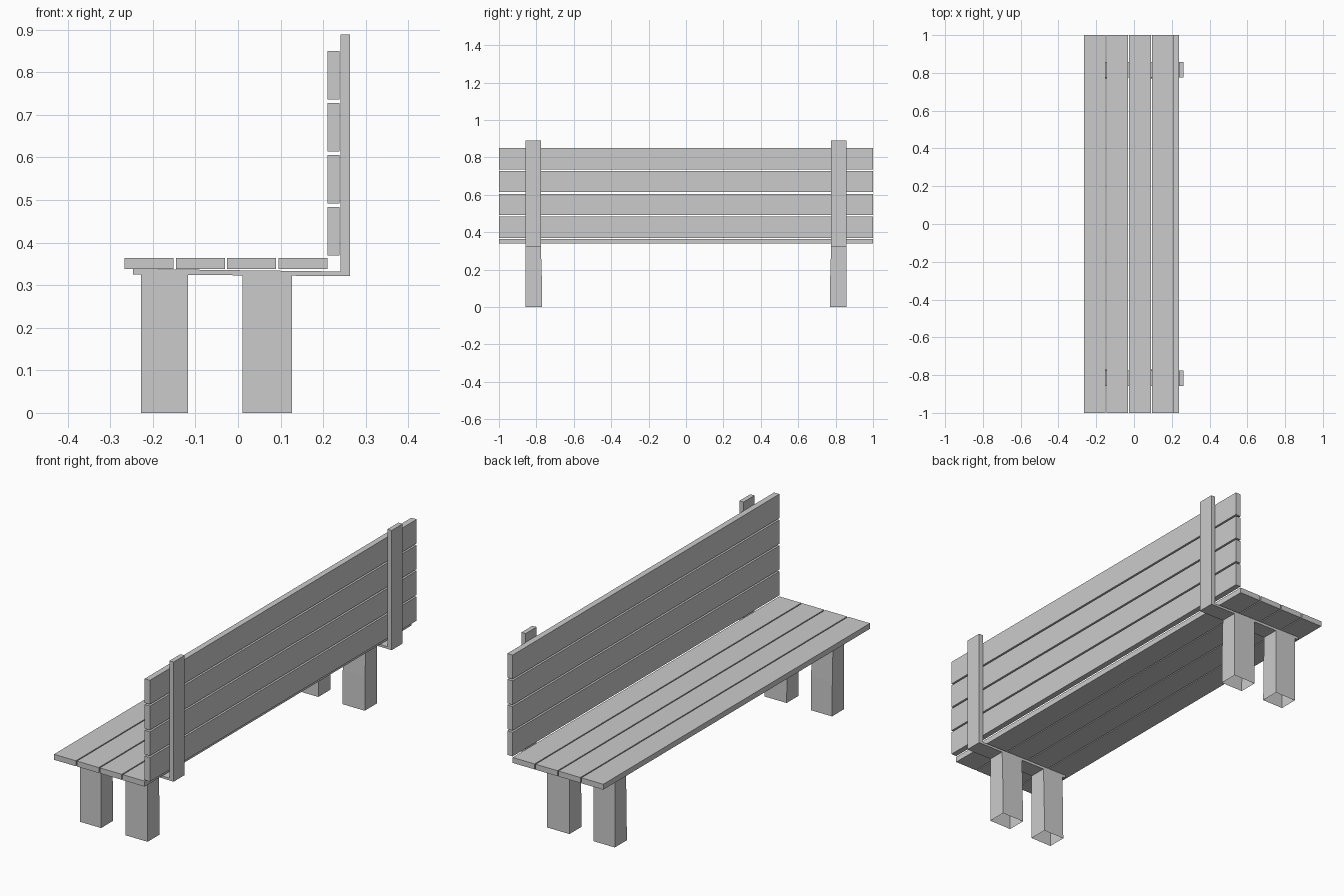
import bpy
import bmesh

if "Cube" in bpy.data.objects:
    bpy.data.objects.remove(bpy.data.objects["Cube"])


def add_object(name, bm):
    bmesh.ops.recalc_face_normals(bm, faces=bm.faces)
    mesh = bpy.data.meshes.new(name)
    bm.to_mesh(mesh)
    bm.free()
    obj = bpy.data.objects.new(name, mesh)
    bpy.context.collection.objects.link(obj)
    return obj


def extrude_profile(name, profile, y0, y1):
    """Extrude an x-z outline along y."""
    bm = bmesh.new()
    face = bm.faces.new([bm.verts.new((x, y0, z)) for x, z in profile])
    res = bmesh.ops.extrude_face_region(bm, geom=[face], use_keep_orig=True)
    verts = [g for g in res["geom"] if isinstance(g, bmesh.types.BMVert)]
    bmesh.ops.translate(bm, verts=verts, vec=(0, y1 - y0, 0))
    return add_object(name, bm)


def plank(name, x0, x1, z0, z1):
    return extrude_profile(name, [(x0, z0), (x1, z0), (x1, z1), (x0, z1)], -1, 1)


def leg(name, x0, x1, side):
    """Hollow post, open at both ends, its inner face flaring slightly below mid height."""
    bm = bmesh.new()
    rings = []
    for z, inner in ((0, 0.769), (0.16, 0.771), (0.326, 0.776)):
        corners = [(x0, inner), (x1, inner), (x1, 0.859), (x0, 0.859)]
        rings.append([bm.verts.new((x, y * side, z)) for x, y in corners])
    for low, high in zip(rings, rings[1:]):
        for i in range(4):
            j = (i + 1) % 4
            bm.faces.new((low[i], low[j], high[j], high[i]))
    return add_object(name, bm)


# Seat and backrest slats
for i in range(4):
    x = -0.266 + i * 0.1203
    plank(f"seat_slat_{i + 1}", x, x + 0.115, 0.338, 0.364)
    z = 0.369 + i * 0.1222
    plank(f"back_slat_{i + 1}", 0.21, 0.238, z, z + 0.114)

# L-shaped brackets: slightly sloping rail under the seat, upright behind the back
bracket = [(-0.247, 0.325), (0.263, 0.321), (0.263, 0.889),
           (0.241, 0.889), (0.241, 0.332), (-0.247, 0.338)]
for side, label in ((-1, "right"), (1, "left")):
    y0, y1 = sorted((side * 0.776, side * 0.858))
    extrude_profile(f"{label}_bracket", bracket, y0, y1)
    leg(f"{label}_front_leg", -0.228, -0.117, side)
    leg(f"{label}_rear_leg", 0.01, 0.127, side)
